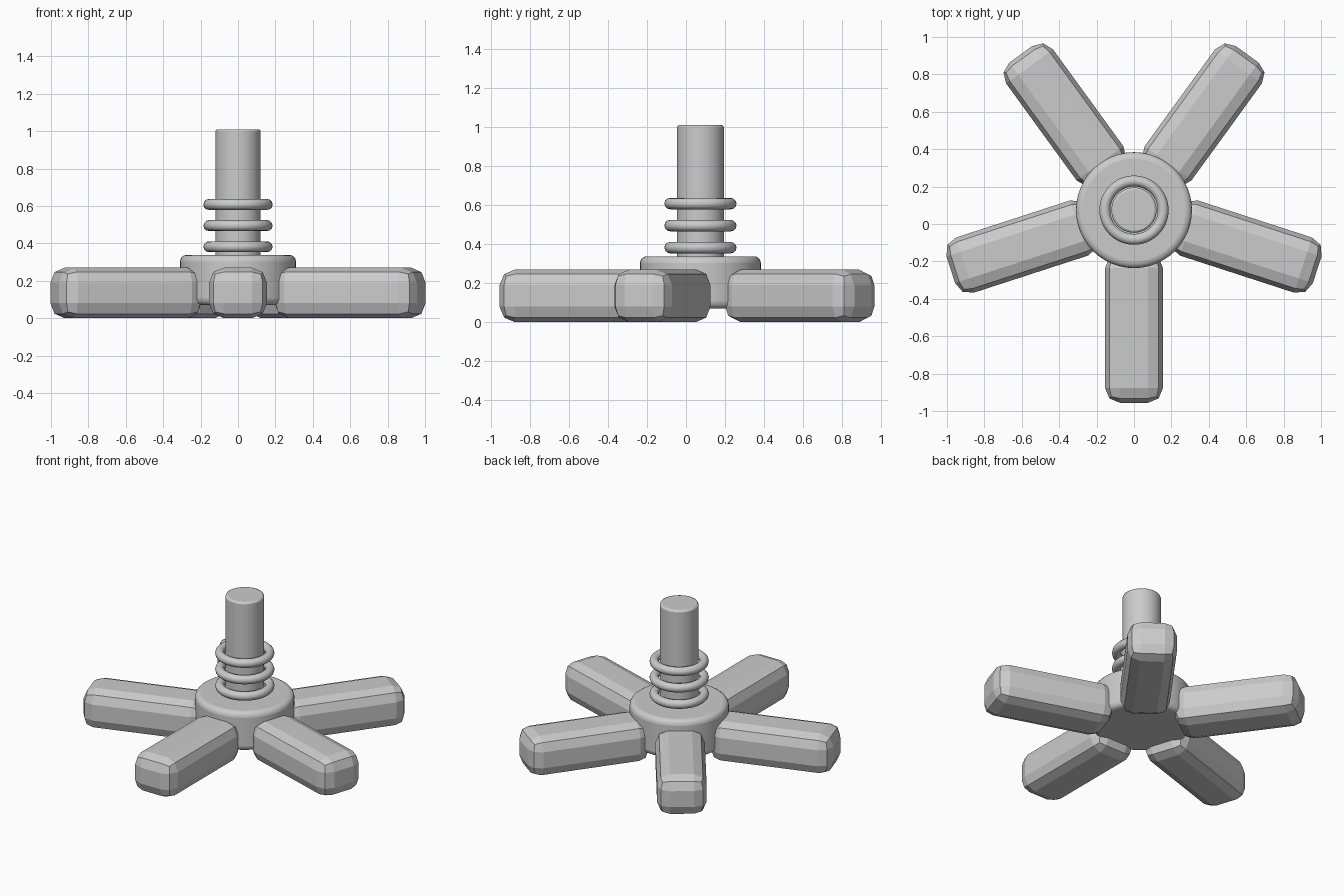
import bpy
from math import radians, cos, sin

if "Cube" in bpy.data.objects:
    bpy.data.objects.remove(bpy.data.objects["Cube"])

CY = 0.074  # y of the hub axis


def bevel(obj, width, segments):
    m = obj.modifiers.new("Bevel", 'BEVEL')
    m.width = width
    m.segments = segments
    m.limit_method = 'ANGLE'
    m.angle_limit = radians(40)


def smooth(obj, angle=30):
    bpy.ops.object.shade_smooth_by_angle(angle=radians(angle))


def cylinder(name, radius, z0, z1, bev, segs):
    bpy.ops.mesh.primitive_cylinder_add(vertices=48, radius=radius, depth=z1 - z0,
                                        location=(0, CY, (z0 + z1) / 2))
    obj = bpy.context.object
    obj.name = name
    smooth(obj)
    bevel(obj, bev, segs)
    return obj


# Hub and central post
cylinder("hub", 0.31, 0.07, 0.338, 0.035, 4)
cylinder("post", 0.121, 0.30, 1.01, 0.012, 2)

# Rings around the post
for i, z in enumerate((0.382, 0.495, 0.608)):
    bpy.ops.mesh.primitive_torus_add(major_radius=0.156, minor_radius=0.029,
                                     major_segments=48, minor_segments=12,
                                     location=(0, CY, z))
    bpy.context.object.name = f"ring_{i + 1}"
    smooth(bpy.context.object, 40)

# Five chamfered legs, one pointing to the front
R0, R1, W, H = 0.23, 1.03, 0.31, 0.27
for i in range(5):
    a = radians(-90 + 72 * i)
    mid = (R0 + R1) / 2
    bpy.ops.mesh.primitive_cube_add(size=1, location=(mid * cos(a), CY + mid * sin(a), H / 2),
                                    rotation=(0, 0, a))
    leg = bpy.context.object
    leg.name = f"leg_{i + 1}"
    leg.scale = (R1 - R0, W, H)
    bpy.ops.object.transform_apply(location=False, rotation=False, scale=True)
    bevel(leg, 0.08, 2)
